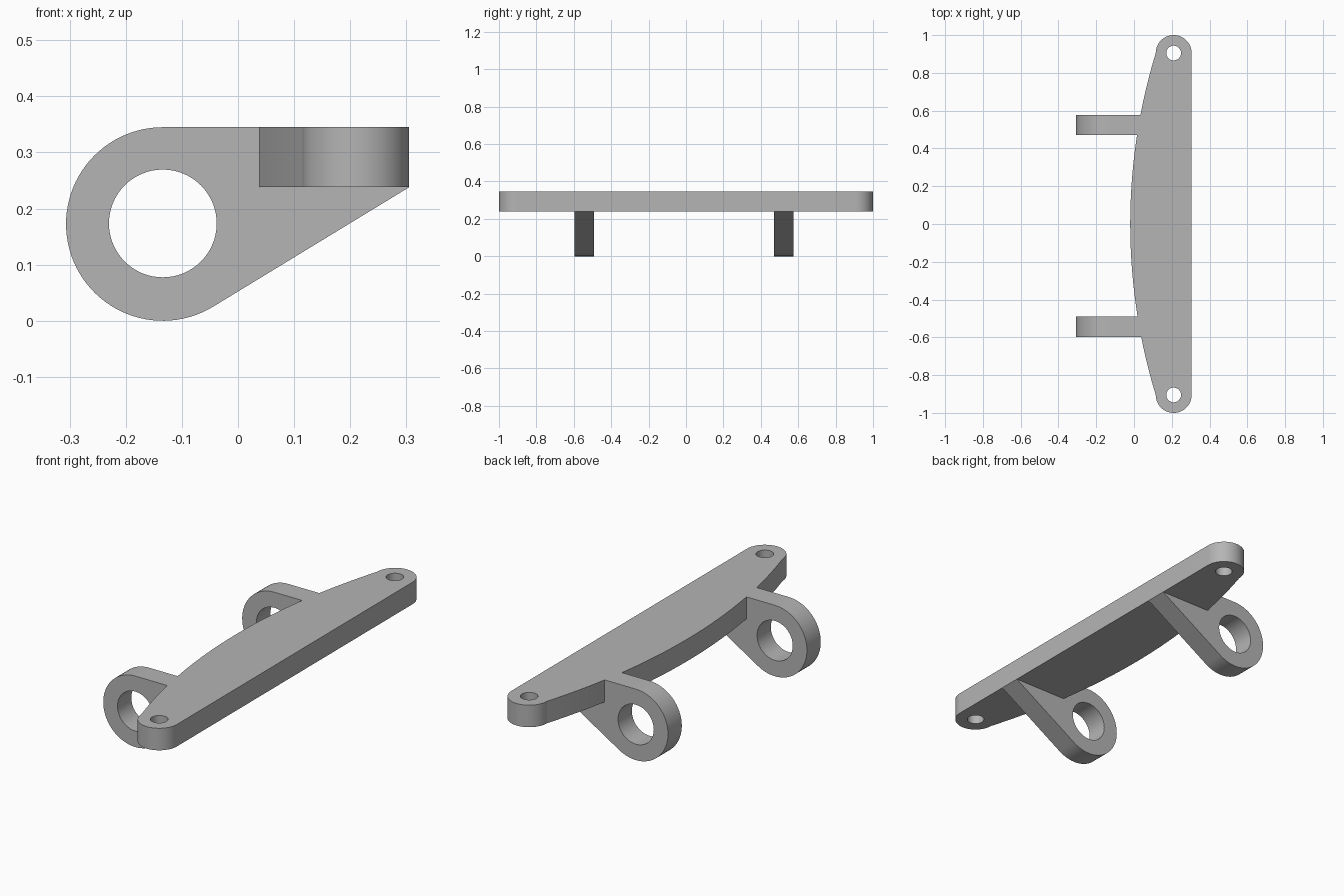
import bpy, bmesh
from math import sin, cos, pi, acos, atan2, asin, hypot, radians
from mathutils import Vector

cube = bpy.data.objects.get("Cube")
if cube:
    bpy.data.objects.remove(cube, do_unlink=True)

grey = bpy.data.materials.new("mid grey")
grey.use_nodes = True
grey.diffuse_color = (0.46, 0.46, 0.46, 1)
grey.node_tree.nodes["Principled BSDF"].inputs["Base Color"].default_value = grey.diffuse_color

BOTTOM, TOP, EDGE = 0.238, 0.345, 0.305     # plate heights and straight edge
END_X, END_Y, END_R = 0.21, 0.905, 0.095    # rounded plate ends
LUG_X, LUG_R, LUG_T = -0.134, 0.1725, 0.106 # hinge lugs


def arc(cx, cy, r, a0, a1, n):
    return [(cx + r * cos(a0 + (a1 - a0) * i / n),
             cy + r * sin(a0 + (a1 - a0) * i / n)) for i in range(n + 1)]


def prism(name, points, start, depth, axis):
    """Extrude a closed outline along z (plan outline) or y (side outline)."""
    place = (lambda p: (p[0], p[1], start)) if axis == "z" else (lambda p: (p[0], start, p[1]))
    bm = bmesh.new()
    face = bm.faces.new([bm.verts.new(place(p)) for p in points])
    new = bmesh.ops.extrude_face_region(bm, geom=[face])["geom"]
    shift = Vector((0, 0, depth) if axis == "z" else (0, depth, 0))
    bmesh.ops.translate(bm, vec=shift, verts=[v for v in new if isinstance(v, bmesh.types.BMVert)])
    bmesh.ops.recalc_face_normals(bm, faces=bm.faces)
    mesh = bpy.data.meshes.new(name)
    bm.to_mesh(mesh)
    bm.free()
    mesh.materials.append(grey)
    obj = bpy.data.objects.new(name, mesh)
    bpy.context.collection.objects.link(obj)
    return obj


def combine(target, tool, operation):
    mod = target.modifiers.new("combine", "BOOLEAN")
    mod.operation, mod.solver, mod.object = operation, "EXACT", tool
    bpy.context.view_layer.objects.active = target
    bpy.ops.object.modifier_apply(modifier=mod.name)
    bpy.data.objects.remove(tool, do_unlink=True)


# Plate: straight edge, two round ends and a shallow bowed edge
left_x, bow_x = END_X - END_R, -0.02
sag = left_x - bow_x
bow_r = (END_Y ** 2 + sag ** 2) / (2 * sag)
half = asin(END_Y / bow_r)
outline = (arc(END_X, END_Y, END_R, 0, pi, 32)
           + arc(bow_x + bow_r, 0, bow_r, pi - half, pi + half, 40)[1:-1]
           + arc(END_X, -END_Y, END_R, pi, 2 * pi, 32))
bracket = prism("bracket", outline, BOTTOM, TOP - BOTTOM, "z")

# Lugs: round eye, with a tangent web running down from the plate's straight edge
dx, dz = EDGE - LUG_X, BOTTOM - LUG_R
tangent = atan2(dz, dx) - acos(LUG_R / hypot(dx, dz))
lug_outline = (arc(LUG_X, LUG_R, LUG_R, pi / 2, 2 * pi + tangent, 56)
               + [(EDGE, BOTTOM), (EDGE, TOP)])
for y in (-0.597, 0.47):
    lug = prism("lug", lug_outline, y, LUG_T, "y")
    eye = arc(LUG_X, LUG_R + 0.001, 0.096, 0, 2 * pi, 64)[:-1]
    combine(lug, prism("eye_cutter", eye, y - 0.1, LUG_T + 0.2, "y"), "DIFFERENCE")
    combine(bracket, lug, "UNION")

# Screw holes at both ends
for side in (-1, 1):
    hole = arc(END_X, side * END_Y, 0.039, 0, 2 * pi, 48)[:-1]
    combine(bracket, prism("hole_cutter", hole, BOTTOM - 0.1, 0.4, "z"), "DIFFERENCE")

bpy.ops.object.select_all(action="DESELECT")
bracket.select_set(True)
bpy.context.view_layer.objects.active = bracket
bpy.ops.object.shade_smooth_by_angle(angle=radians(12))
